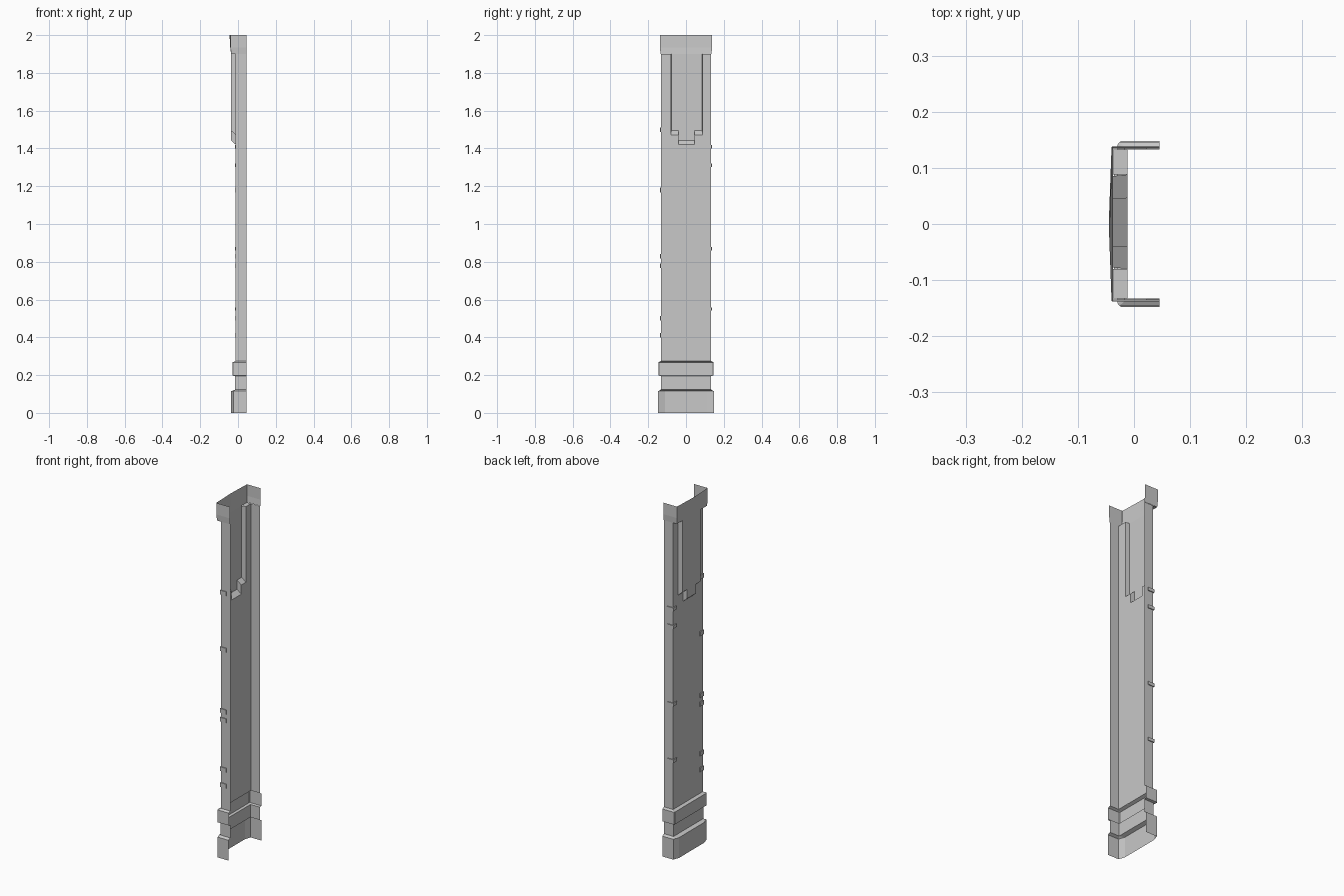
import bpy
import bmesh

cube = bpy.data.objects.get("Cube")
if cube:
    bpy.data.objects.remove(cube, do_unlink=True)

grey = bpy.data.materials.new("plain_grey")
grey.use_nodes = True
COLOUR = (0.58, 0.58, 0.58, 1)
grey.diffuse_color = COLOUR
grey.node_tree.nodes["Principled BSDF"].inputs["Base Color"].default_value = COLOUR

OPEN_X = 0.045     # free edge of the side walls
WEB_X = -0.012     # main back wall
PANEL_X = -0.037   # raised panel
HALF = 0.133       # half width of the shaft


def finish(name, bm):
    bmesh.ops.remove_doubles(bm, verts=bm.verts, dist=0.00005)
    mesh = bpy.data.meshes.new(name)
    bm.to_mesh(mesh)
    bm.free()
    mesh.materials.append(grey)
    obj = bpy.data.objects.new(name, mesh)
    bpy.context.collection.objects.link(obj)
    return obj


def face(bm, points):
    return bm.faces.new([bm.verts.new(p) for p in points])


def loft(bm, rows, closed=False):
    """Skin a list of equal-length point rows."""
    for low, high in zip(rows, rows[1:]):
        count = len(low)
        for i in range(count if closed else count - 1):
            j = (i + 1) % count
            face(bm, [low[i], low[j], high[j], high[i]])


def channel(z, back, half, corner_x, flat, bulge=0.0):
    """Open C section: wall, bevelled corner, back, bevelled corner, wall."""
    right = [(OPEN_X, -half, z), (corner_x, -half, z), (back, -flat, z)]
    left = [(x, -y, z) for x, y, z in reversed(right)]
    return right + [(back - bulge, 0, z)] + left


# Stepped foot and collar, joined to the bottom of the shaft
bm = bmesh.new()
neck = (WEB_X - 0.003, HALF, WEB_X - 0.003, HALF)
foot = (-0.036, 0.148, -0.024, 0.112)
collar = (-0.029, 0.146, -0.026, 0.142)
rings = [(0, foot), (0.115, foot), (0.123, neck), (0.195, neck),
         (0.198, collar), (0.268, collar), (0.275, (WEB_X, HALF, WEB_X, HALF))]
loft(bm, [channel(z, *shape) for z, shape in rings])
finish("stepped_foot", bm)

# Outline of the raised panel, narrowing in one step at its lower end
outline = [(-0.08, 1.9), (-0.08, 1.472), (-0.04, 1.472), (-0.04, 1.42),
           (0.046, 1.42), (0.046, 1.472), (0.088, 1.472), (0.088, 1.9)]

# Shaft: two side walls and a back wall notched for the panel
bm = bmesh.new()
for s in (-1, 1):
    face(bm, [(OPEN_X, s * HALF, 0.275), (WEB_X, s * HALF, 0.275),
              (WEB_X, s * HALF, 1.9), (OPEN_X, s * HALF, 1.9)])
back = [(-HALF, 1.9), (-HALF, 0.275), (HALF, 0.275), (HALF, 1.9)] + outline[::-1]
face(bm, [(WEB_X, y, z) for y, z in back])
finish("shaft", bm)

# Raised panel with sloping lower ledges
bm = bmesh.new()
inner = [(WEB_X, y, z) for y, z in outline]
outer = [(PANEL_X, y * 0.97, z if z == 1.9 else z + 0.022) for y, z in outline]
loft(bm, [inner, outer])
face(bm, outer)
finish("raised_panel", bm)

# Head block, with ledges either side of the panel
bm = bmesh.new()
loft(bm, [channel(1.9, PANEL_X, 0.135, PANEL_X, 0.134),
          channel(1.935, -0.040, 0.138, -0.039, 0.137, 0.001),
          channel(2.0, -0.040, 0.138, -0.039, 0.137, 0.005)])
for a, b in ((-HALF, outline[0][0]), (outline[-1][0], HALF)):
    face(bm, [(WEB_X, a, 1.9), (WEB_X, b, 1.9), (PANEL_X, b, 1.9), (PANEL_X, a, 1.9)])
finish("head_block", bm)


# Small brackets wrapped round the two corners
def bracket(name, side, z, height=0.024):
    bm = bmesh.new()
    out = 0.005
    section = [(0.022, HALF), (0.022, HALF + out), (WEB_X - out, HALF + out),
               (WEB_X - out, 0.105), (WEB_X, 0.105), (WEB_X, HALF)]
    rows = [[(x, side * y, h) for x, y in section]
            for h in (z - height / 2, z + height / 2)]
    loft(bm, rows, closed=True)
    for row in rows:
        face(bm, row)
    bmesh.ops.recalc_face_normals(bm, faces=bm.faces)
    finish(name, bm)


for z in (1.5, 1.18, 0.83, 0.78, 0.5, 0.41):
    bracket("right_corner_bracket", -1, z)
for z in (1.41, 1.31, 0.87, 0.55):
    bracket("left_corner_bracket", 1, z, 0.018)
